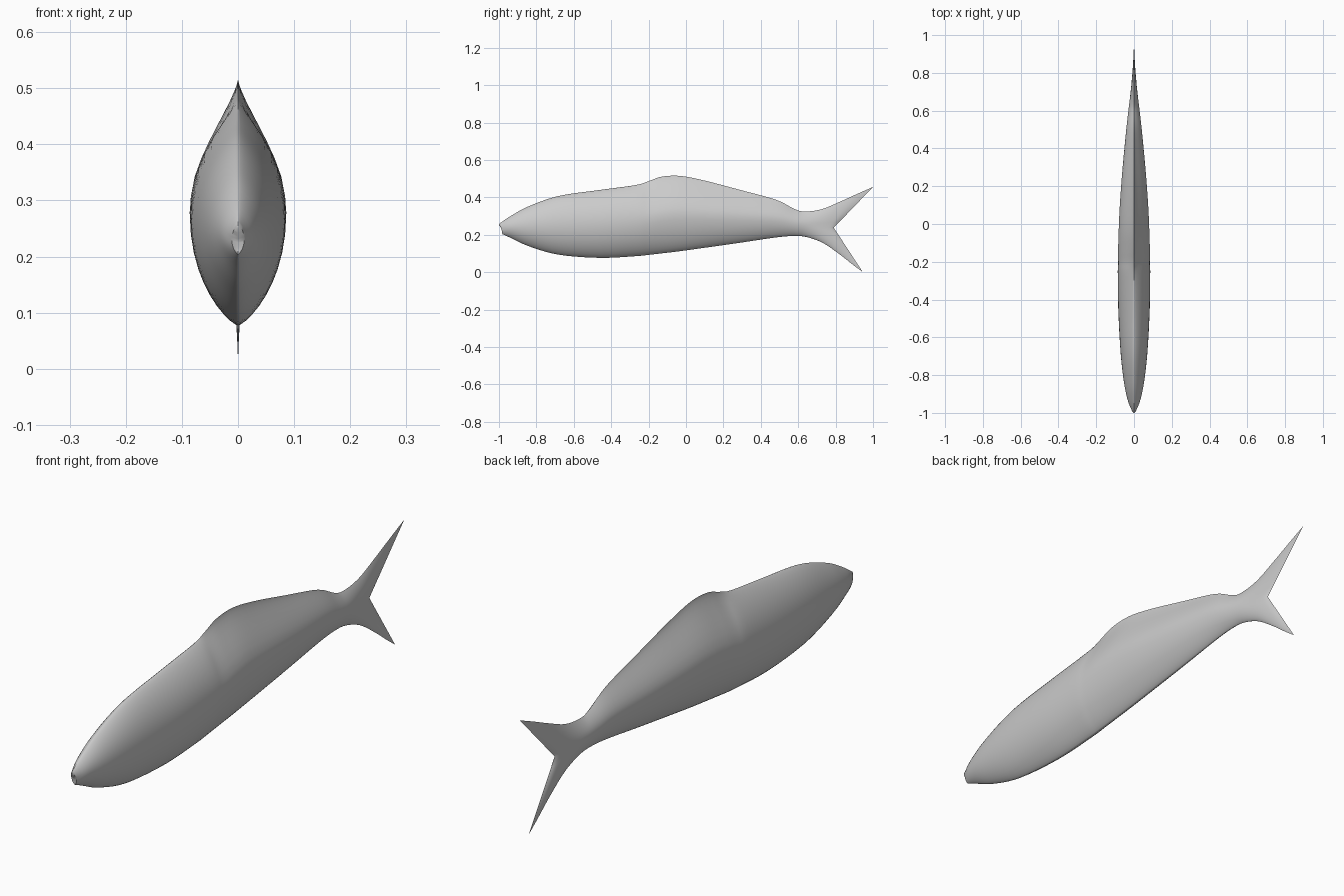
import bpy, bmesh, math

if "Cube" in bpy.data.objects:
    bpy.data.objects.remove(bpy.data.objects["Cube"])

SIDE = 20     # points along one flank of a cross-section
STEPS = 5     # smooth steps between stations

# Body stations: y, belly z, back z, half width, sharpness of the back ridge
BODY = [
    (-0.94, 0.185, 0.299, 0.031, 0.75),
    (-0.84, 0.139, 0.353, 0.053, 0.75),
    (-0.68, 0.094, 0.408, 0.071, 0.75),
    (-0.46, 0.077, 0.440, 0.083, 0.80),
    (-0.27, 0.086, 0.466, 0.086, 0.90),
    (-0.20, 0.093, 0.487, 0.085, 1.20),
    (-0.13, 0.101, 0.511, 0.084, 1.40),
    (-0.03, 0.113, 0.515, 0.081, 1.40),
    (0.10, 0.131, 0.490, 0.075, 1.40),
    (0.29, 0.158, 0.440, 0.061, 1.30),
    (0.48, 0.186, 0.388, 0.043, 1.20),
    (0.58, 0.194, 0.338, 0.032, 1.00),
]
# Tail stations: lower edge (y, z), middle (y, z), upper edge (y, z), half width
TAIL = [
    (0.65, 0.187, 0.64, 0.258, 0.635, 0.325, 0.025),
    (0.735, 0.155, 0.695, 0.250, 0.725, 0.337, 0.018),
    (0.825, 0.093, 0.745, 0.243, 0.825, 0.378, 0.012),
    (0.89, 0.042, 0.775, 0.240, 0.92, 0.421, 0.007),
    (0.945, 0.001, 0.79, 0.238, 1.0, 0.456, 0.0),
]


def catmull(p0, p1, p2, p3, t):
    return [0.5 * (2 * b + (c - a) * t + (2 * a - 5 * b + 4 * c - d) * t * t
                   + (3 * b - a - 3 * c + d) * t ** 3)
            for a, b, c, d in zip(p0, p1, p2, p3)]


def smooth_stations(rows):
    ext = [rows[0]] + rows + [rows[-1]]
    out = []
    for i in range(len(rows) - 1):
        out += [catmull(*ext[i:i + 4], s / STEPS) for s in range(STEPS)]
    return out + [list(rows[-1])]


def flank(row):
    """One side of a cross-section, from the lower edge to the upper edge."""
    by, bz, my, mz, ty, tz, width, ridge = row
    pts = []
    for k in range(SIDE + 1):
        v = -math.cos(math.pi * k / SIDE)
        a = abs(v)
        ey, ez = (ty, tz) if v > 0 else (by, bz)
        if v > 0:
            x = max(0, 1 - a ** (2 - 0.4 * min(1, max(0, ridge - 0.8) / 0.6))) ** ridge
        else:
            x = max(0, 1 - a * a) ** 0.75
        if k in (0, SIDE):
            x = 0
        pts.append((max(width, 0) * x, my + (ey - my) * a, mz + (ez - mz) * a))
    return pts


# Mouth, body and tail share one list of stations
mouth = [(-0.978, 0.206, -0.984, 0.228, -0.999, 0.252, 0.0, 0.75),
         (-0.982, 0.204, -0.986, 0.230, -1.0, 0.258, 0.011, 0.75)]
rows = [(y, b, y, (b + t) / 2, y, t, w, q) for y, b, t, w, q in BODY]
rows += [r + (1.0,) for r in TAIL]
stations = [mouth[0]] + smooth_stations([mouth[1]] + rows)

# Right half of the fish
bm = bmesh.new()
rings = [[bm.verts.new(p) for p in flank(r)] for r in stations]
for r0, r1 in zip(rings, rings[1:]):
    for k in range(SIDE):
        bm.faces.new((r0[k], r1[k], r1[k + 1], r0[k + 1]))
mesh = bpy.data.meshes.new("fish_body")
bm.to_mesh(mesh)
bm.free()
fish = bpy.data.objects.new("fish_body", mesh)
bpy.context.collection.objects.link(fish)

# Smooth grey skin
skin = bpy.data.materials.new("grey_skin")
skin.diffuse_color = (0.6, 0.6, 0.6, 1)
skin.use_nodes = True
skin.node_tree.nodes["Principled BSDF"].inputs["Base Color"].default_value = skin.diffuse_color
mesh.materials.append(skin)
bpy.context.view_layer.objects.active = fish
fish.select_set(True)

# Mirror to the left half
mirror = fish.modifiers.new("mirror", 'MIRROR')
mirror.use_axis[0] = True
mirror.merge_threshold = 0.0001
bpy.ops.object.modifier_apply(modifier=mirror.name)
bpy.ops.object.shade_smooth_by_angle(angle=math.radians(70))
